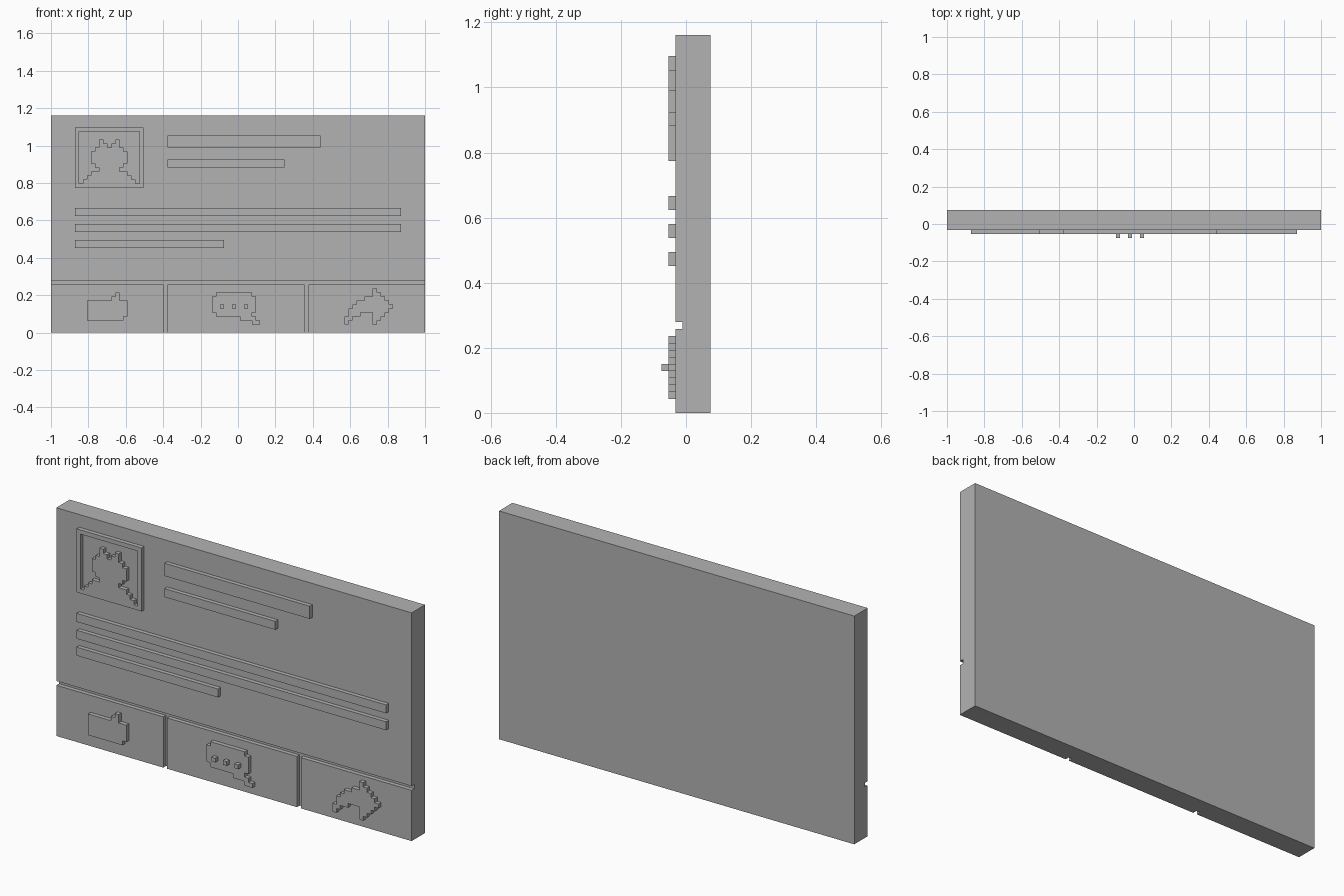
import bpy
import bmesh
from mathutils import Vector

cube = bpy.data.objects.get("Cube")
if cube:
    bpy.data.objects.remove(cube, do_unlink=True)

# The whole panel sits on a square grid: columns from its left edge, rows from the floor
COLS, ROWS = 93, 54
U = 2 / COLS
BACK, GROOVE, FACE, RELIEF, DOT = 3.5, -0.5, -1.5, -2.5, -3.5

grey = bpy.data.materials.new("plain_grey")
grey.use_nodes = True
COLOUR = (0.45, 0.45, 0.45, 1)
grey.diffuse_color = COLOUR
grey.node_tree.nodes["Principled BSDF"].inputs["Base Color"].default_value = COLOUR


def place(col, depth, row):
    return Vector(((col - COLS / 2) * U, depth * U, row * U))


def finish(bm, name):
    bmesh.ops.recalc_face_normals(bm, faces=bm.faces)
    mesh = bpy.data.meshes.new(name)
    bm.to_mesh(mesh)
    bm.free()
    mesh.materials.append(grey)
    obj = bpy.data.objects.new(name, mesh)
    bpy.context.collection.objects.link(obj)
    return obj


def box(name, c0, c1, r0, r1, front=RELIEF, back=FACE):
    low, high = place(c0, front, r0), place(c1, back, r1)
    bm = bmesh.new()
    bmesh.ops.create_cube(bm, size=1)
    bmesh.ops.scale(bm, vec=high - low, verts=bm.verts)
    bmesh.ops.translate(bm, vec=(low + high) / 2, verts=bm.verts)
    return finish(bm, name)


def cut(target, *bounds):
    cutter = box("cutter", *bounds)
    cutter.hide_render = True
    mod = target.modifiers.new("cut", "BOOLEAN")
    mod.operation = "DIFFERENCE"
    mod.solver = "EXACT"
    mod.object = cutter
    bpy.context.view_layer.objects.active = target
    bpy.ops.object.modifier_apply(modifier=mod.name)
    bpy.data.objects.remove(cutter, do_unlink=True)


def icon(name, col, row, art):
    """Raise a stepped silhouette whose lower left cell is (col, row)."""
    bm = bmesh.new()
    corners = {}

    def corner(c, r):
        if (c, r) not in corners:
            corners[c, r] = bm.verts.new(place(c, RELIEF, r))
        return corners[c, r]

    for j, line in enumerate(reversed(art.split())):
        for i, mark in enumerate(line):
            if mark == "#":
                c, r = col + i, row + j
                bm.faces.new([corner(c, r), corner(c + 1, r),
                              corner(c + 1, r + 1), corner(c, r + 1)])
    result = bmesh.ops.extrude_face_region(bm, geom=bm.faces[:], use_keep_orig=True)
    moved = [g for g in result["geom"] if isinstance(g, bmesh.types.BMVert)]
    bmesh.ops.translate(bm, vec=(0, (FACE - RELIEF) * U, 0), verts=moved)
    bmesh.ops.recalc_face_normals(bm, faces=bm.faces)
    bmesh.ops.dissolve_limit(bm, angle_limit=0.01, verts=bm.verts, edges=bm.edges)
    return finish(bm, name)


# Board with grooves that split off three buttons
board = box("board", 0, COLS, 0, ROWS, FACE, BACK)
cut(board, -1, COLS + 1, 12, 13, DOT, GROOVE)
for left in (28, 63):
    cut(board, left, left + 1, -1, 12.5, DOT, GROOVE)

# Picture frame
frame = box("picture_frame", 6, 23, 36, 51)
cut(frame, 7, 22, 37, 50, DOT, 0)

# Text bars
box("title_bar", 29, 67, 46, 49)
box("subtitle_bar", 29, 58, 41, 43)
for row, end in ((29, 87), (25, 87), (21, 43)):
    box("text_line", 6, end, row, row + 2)

# Portrait silhouette
icon("portrait", 8, 37, """
....#...#....
....##.##....
...#######...
..#########..
..#########..
..#########..
...#######...
....#####....
..#########..
.###########.
#############
""")

# Thumb button
icon("thumb_icon", 9, 3, """
.......#..
......##..
##########
##########
##########
##########
#########.
""")

# Speech bubble button with three dots
icon("speech_bubble", 40, 2, """
.#########..
###########.
###########.
###########.
###########.
.#########..
.......####.
..........##
""")
for col in (42, 45, 48):
    box("bubble_dot", col, col + 1, 6, 7, DOT, RELIEF)

# Share button
icon("share_arrow", 73, 2, """
.......#....
.......##...
.....#####..
...########.
..##########
.##########.
.###...###..
##.....##...
#......#....
""")
